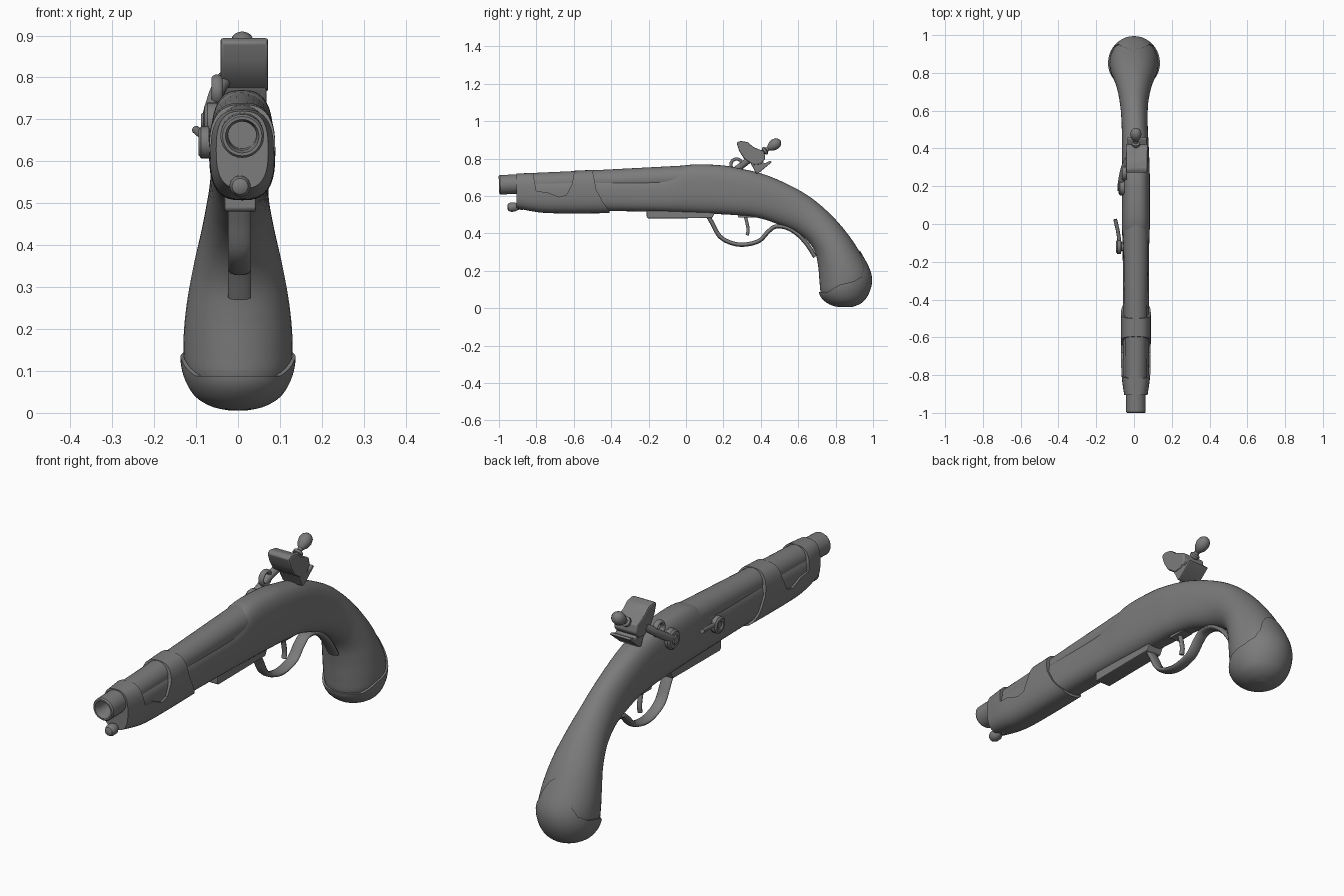
import bpy, bmesh, math
from mathutils import Vector

if "Cube" in bpy.data.objects:
    bpy.data.objects.remove(bpy.data.objects["Cube"])

steel = bpy.data.materials.new("dark_grey")
steel.use_nodes = True
GREY = (0.2, 0.2, 0.2, 1)
steel.diffuse_color = GREY
steel.node_tree.nodes["Principled BSDF"].inputs["Base Color"].default_value = GREY
CX = 0.01  # barrel and fore-end sit slightly off the centre line


def activate(ob):
    bpy.ops.object.select_all(action="DESELECT")
    ob.select_set(True)
    bpy.context.view_layer.objects.active = ob


def finish(name, bm, angle=35):
    bmesh.ops.recalc_face_normals(bm, faces=bm.faces)
    me = bpy.data.meshes.new(name)
    bm.to_mesh(me)
    bm.free()
    ob = bpy.data.objects.new(name, me)
    bpy.context.collection.objects.link(ob)
    me.materials.append(steel)
    activate(ob)
    bpy.ops.object.shade_smooth_by_angle(angle=math.radians(angle))
    return ob


def skin(name, rings, cap=True, angle=35):
    """Bridge equal rings of points into a closed surface."""
    bm = bmesh.new()
    rows = [[bm.verts.new(p) for p in ring] for ring in rings]
    n = len(rows[0])
    for a, b in zip(rows, rows[1:]):
        for i in range(n):
            j = (i + 1) % n
            bm.faces.new((a[i], a[j], b[j], b[i]))
    if cap:
        bm.faces.new(rows[0])
        bm.faces.new(rows[-1])
    return finish(name, bm, angle)


def spline(keys, steps=5):
    """Catmull-Rom through tuples of numbers."""
    keys = [Vector(k) for k in keys]
    out = []
    for i in range(len(keys) - 1):
        a, b = keys[max(i - 1, 0)], keys[i]
        c, d = keys[i + 1], keys[min(i + 2, len(keys) - 1)]
        for s in range(steps):
            t = s / steps
            out.append(b + (c - a) * (t / 2) + (a * 2 - b * 5 + c * 4 - d) * (t * t / 2)
                       + (b * 3 - a - c * 3 + d) * (t ** 3 / 2))
    return out + [keys[-1]]


def loft(name, keys, grow=0.0, n=40):
    """Each key: top y, top z, bottom y, bottom z, half width."""
    rings = []
    for ty, tz, by, bz, w in spline(keys):
        top, bot = Vector((0, ty, tz)), Vector((0, by, bz))
        mid, half = (top + bot) / 2, (top - bot) / 2
        half += half.normalized() * grow
        blend = min(max((ty - 0.3) / 0.4, 0), 1)
        e = 0.72 + 0.28 * blend
        cx = CX * (1 - blend)
        ring = []
        for i in range(n):
            a = math.tau * i / n
            c, s = math.cos(a), math.sin(a)
            p = mid + half * math.copysign(abs(c) ** e, c)
            p.x = cx + (w + grow) * math.copysign(abs(s) ** e, s)
            ring.append(p)
        rings.append(ring)
    return skin(name, rings)


def lathe(name, start, end, profile, cap=True, n=28):
    """Profile of (fraction along axis, radius)."""
    start, end = Vector(start), Vector(end)
    axis = end - start
    q = axis.to_track_quat("Z", "Y")
    rings = [[start + axis * t + q @ Vector((r * math.cos(math.tau * i / n),
                                             r * math.sin(math.tau * i / n), 0))
              for i in range(n)] for t, r in profile]
    return skin(name, rings, cap)


def prism(name, outline, x0, x1):
    return skin(name, [[Vector((x, y, z)) for y, z in outline] for x in (x0, x1)])


def tube(name, pts, radius, widen=1.0):
    """Smooth rod through points, widened sideways."""
    cu = bpy.data.curves.new(name, "CURVE")
    cu.dimensions = "3D"
    cu.bevel_depth = radius
    cu.bevel_resolution = 3
    cu.use_fill_caps = True
    sp = cu.splines.new("POLY")
    path = spline(pts)
    sp.points.add(len(path) - 1)
    for p, v in zip(sp.points, path):
        p.co = (v.x / widen, v.y, v.z, 1)
    ob = bpy.data.objects.new(name, cu)
    bpy.context.collection.objects.link(ob)
    ob.scale.x = widen
    cu.materials.append(steel)
    activate(ob)
    bpy.ops.object.convert(target="MESH")
    bpy.ops.object.shade_smooth_by_angle(angle=math.radians(50))


def carve(ob, outline, operation="DIFFERENCE"):
    cutter = prism("cutter", outline, -0.5, 0.5)
    cutter.hide_render = True
    activate(ob)
    mod = ob.modifiers.new("cut", "BOOLEAN")
    mod.object, mod.operation, mod.solver = cutter, operation, "EXACT"
    bpy.ops.object.modifier_apply(modifier=mod.name)
    bpy.data.objects.remove(cutter)
    bpy.ops.object.shade_smooth_by_angle(angle=math.radians(35))


def bevel(ob, width):
    activate(ob)
    mod = ob.modifiers.new("soft", "BEVEL")
    mod.width, mod.segments = width, 2
    bpy.ops.object.modifier_apply(modifier=mod.name)
    bpy.ops.object.shade_smooth_by_angle(angle=math.radians(40))


# Wooden stock and butt
grip = [(.3, .745, .3, .495, .073), (.42, .715, .4, .48, .071), (.55, .66, .49, .45, .069),
        (.67, .59, .575, .415, .073), (.78, .495, .645, .365, .087), (.87, .39, .69, .3, .107),
        (.935, .29, .707, .22, .123), (.98, .2, .714, .14, .13), (.985, .13, .722, .08, .125),
        (.96, .065, .755, .04, .1), (.925, .03, .8, .018, .06), (.88, .012, .85, .012, .015)]
fore = [(y, t, y, b, w) for y, t, b, w in
        ((-.88, .685, .54, .058), (-.8, .69, .525, .068), (-.4, .7, .52, .069),
         (-.14, .71, .515, .07), (.0, .765, .51, .074), (.18, .765, .503, .074))]
loft("stock", fore + grip)

# Butt cap with its wavy rim
cap = loft("butt_cap", [(a, b - .006, c, d - .006, w) for a, b, c, d, w in grip[4:]], 0.008)
carve(cap, [(.6, .1), (.71, .088), (.76, .088), (.82, .125), (.9, .145), (.94, .17), (.952, .21),
            (.94, .26), (.925, .32), (1.1, .34), (1.1, -.1), (.6, -.1)], "INTERSECT")

# Fore-end cap and barrel band, cut open along the sides
band = loft("fore_end_cap", [(y, t, y, b, w) for y, t, b, w in
            ((-.905, .72, .535, .062), (-.82, .724, .518, .074), (-.74, .728, .509, .078),
             (-.58, .736, .507, .079), (-.38, .745, .509, .079))])
carve(band, [(-.815, .9), (-.815, .71), (-.8, .626), (-.74, .62), (-.68, .595), (-.64, .605),
             (-.61, .663), (-.595, .743), (-.595, .9)])
carve(band, [(-.5, .9), (-.5, .74), (-.48, .636), (-.444, .567), (-.41, .524), (-.41, .4),
             (-.3, .4), (-.3, .9)])

# Barrel with bore
lathe("barrel", (CX, -1, .66), (CX, .1, .7),
      [(.25, .0005), (.25, .032), (.02, .034), (0, .04), (0, .047), (.006, .052), (.09, .052),
       (.095, .056), (.5, .06), (.9, .067), (1, .067)])

# Ramrod
lathe("ramrod", (.005, -.955, .54), (.005, -.8, .545),
      [(0, .01), (.03, .019), (.12, .025), (.25, .025), (.34, .018), (.42, .014), (.5, .018),
       (.58, .014), (1, .014)])

# Trigger plate, guard and trigger
plate = prism("trigger_plate", [(-.21, .485), (-.2, .48), (.14, .482), (.16, .52), (-.21, .53)],
              -.033, .043)
bevel(plate, .005)
tube("trigger_guard", [(.004, y, z) for y, z in
     ((.12, .49), (.14, .455), (.18, .385), (.24, .35), (.31, .34), (.39, .36), (.44, .41),
      (.48, .437), (.54, .43), (.6, .393), (.65, .338), (.69, .275))], .012, 2.3)
prism("trigger_block", [(.28, .485), (.37, .485), (.38, .53), (.27, .53)], -.02, .03)
tube("trigger", [(.005, y, z) for y, z in ((.315, .5), (.325, .46), (.332, .42), (.327, .39))],
     .009, 1.3)

# Lock: pivot disc, cock arm and its ring on the right side
lathe("cock_pivot", (-.05, .195, .695), (-.088, .195, .695),
      [(0, .045), (.6, .045), (.8, .037), (.85, .022), (1, .018)])
tube("cock_arm", [(-.07, .2, .7), (-.062, .25, .73), (-.05, .3, .765), (-.03, .345, .8)], .018)
tube("cock_ring", [(-.05, .27 + .03 * math.cos(a), .768 + .03 * math.sin(a))
                   for a in (math.tau * i / 8 for i in range(9))], .009, 1.5)

# Jaws that hold the flint
jaw = prism("upper_jaw", [(.27, .885), (.29, .895), (.33, .888), (.36, .862), (.418, .838),
                          (.425, .8), (.4, .77), (.36, .765), (.31, .8), (.285, .84)],
            -.042, .072)
bevel(jaw, .007)
jaw = prism("lower_jaw", [(.345, .775), (.365, .74), (.375, .72), (.39, .724), (.46, .782),
                          (.452, .789), (.42, .775), (.4, .79)], -.035, .068)
bevel(jaw, .004)

# Jaw screw with egg-shaped knob
lathe("jaw_screw", (CX, .39, .82), (CX, .505, .897),
      [(0, .014), (.22, .014), (.24, .022), (.32, .022), (.36, .012), (.44, .012), (.5, .018),
       (.6, .026), (.74, .03), (.88, .026), (.96, .016), (1, .004)])

# Side screw knob with its small lever
lathe("side_knob", (-.05, -.12, .645), (-.098, -.12, .645),
      [(0, .024), (.35, .024), (.4, .038), (.8, .038), (.92, .03), (.92, .02), (.8, .014)])
tube("side_lever", [(-.075, -.11, .65), (-.085, -.04, .662), (-.1, .025, .675)], .01)
